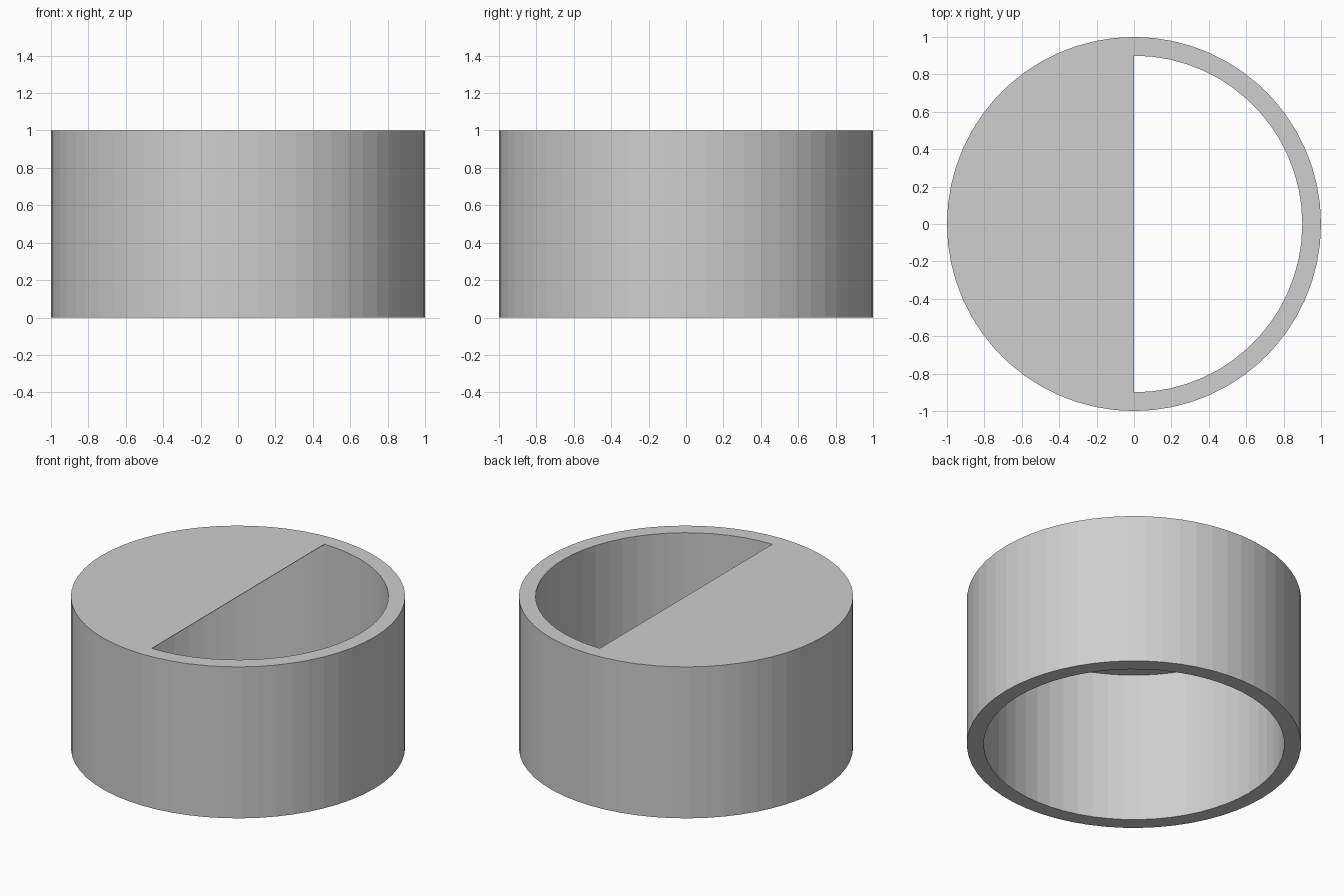
import bpy, bmesh
from math import cos, sin, tau

SIDES = 60
OUTER, INNER, HEIGHT = 1.0, 0.9, 1.0
LID_THICKNESS = 0.003

cube = bpy.data.objects.get("Cube")
if cube:
    bpy.data.objects.remove(cube, do_unlink=True)

# Single plain grey material
grey = bpy.data.materials.new("plain_grey")
grey.use_nodes = True
colour = (0.62, 0.62, 0.62, 1)
grey.diffuse_color = colour
grey.node_tree.nodes["Principled BSDF"].inputs["Base Color"].default_value = colour


def arc(bm, radius, z, first, last):
    """Vertices on a circle, from step first up to but excluding last."""
    return [bm.verts.new((radius * cos(tau * i / SIDES), radius * sin(tau * i / SIDES), z))
            for i in range(first, last)]


def finish(bm, name):
    bmesh.ops.recalc_face_normals(bm, faces=bm.faces)
    mesh = bpy.data.meshes.new(name)
    bm.to_mesh(mesh)
    bm.free()
    mesh.materials.append(grey)
    bpy.context.collection.objects.link(bpy.data.objects.new(name, mesh))


# Open tube wall: a rectangular section swept round
bm = bmesh.new()
section = [(OUTER, 0), (OUTER, HEIGHT), (INNER, HEIGHT), (INNER, 0)]
loops = [arc(bm, r, z, 0, SIDES) for r, z in section]
for a, b in zip(loops, loops[1:] + loops[:1]):
    for i in range(SIDES):
        j = (i + 1) % SIDES
        bm.faces.new((a[i], a[j], b[j], b[i]))
finish(bm, "tube_wall")

# Thin half-disc lid, flush with the rim, covering the -x half
bm = bmesh.new()
first, last = SIDES // 4, 3 * SIDES // 4 + 1
top = arc(bm, INNER, HEIGHT, first, last)
under = arc(bm, INNER, HEIGHT - LID_THICKNESS, first, last)
bm.faces.new(top)
bm.faces.new(under[::-1])
bm.faces.new((top[0], top[-1], under[-1], under[0]))
for i in range(len(top) - 1):
    bm.faces.new((top[i], under[i], under[i + 1], top[i + 1]))
finish(bm, "half_lid")
